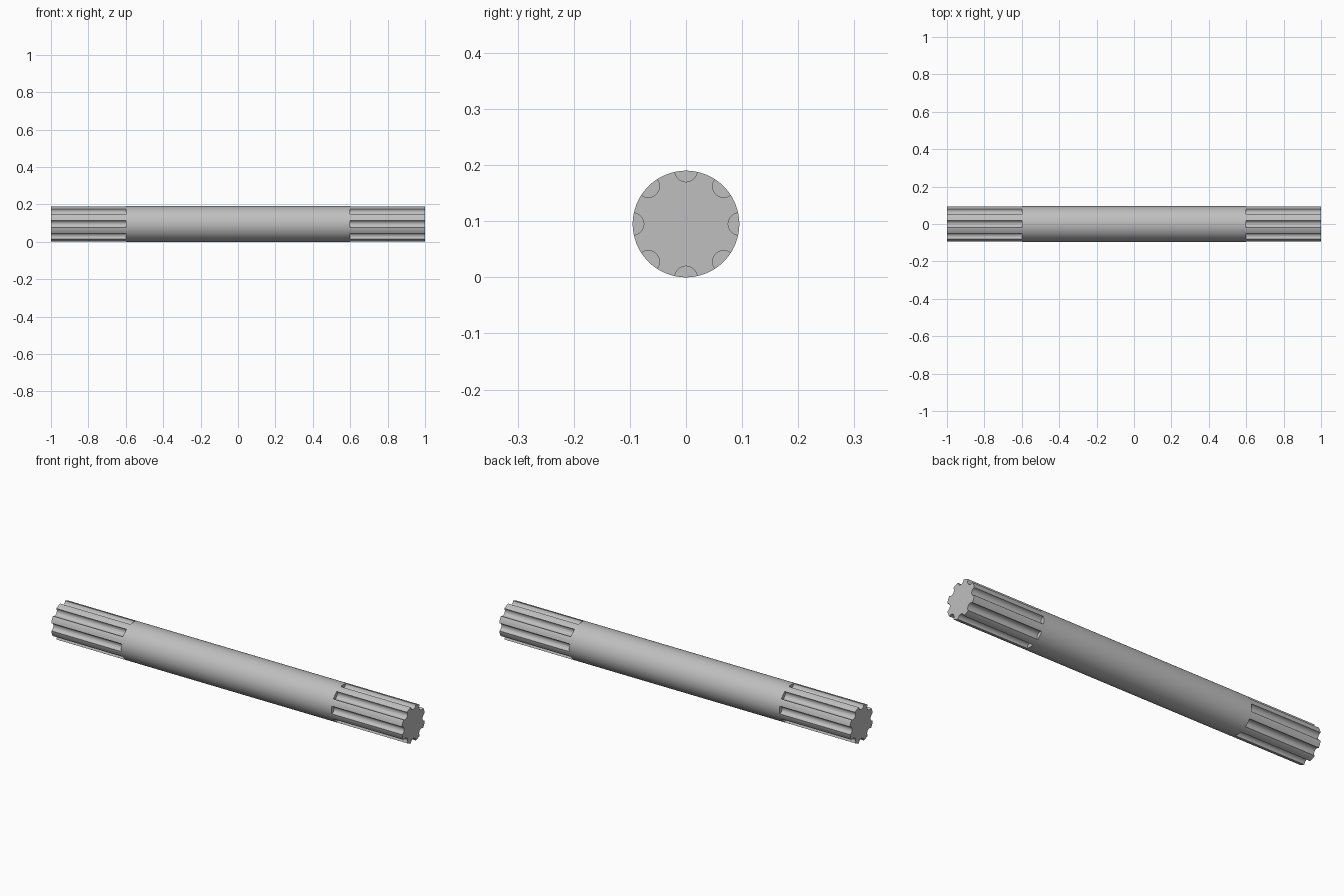
import bpy
import bmesh
from math import asin, cos, sin, pi

cube = bpy.data.objects.get("Cube")
if cube:
    bpy.data.objects.remove(cube, do_unlink=True)

RADIUS, GROOVE_RADIUS, GROOVES = 0.095, 0.02, 8
END_X, SHOULDER_X = 1.0, 0.6
GROOVE_STEPS, LAND_STEPS = 10, 5


def section(grooved):
    """Outline of the shaft as (y, z) points, with or without grooves."""
    pitch = 2 * pi / GROOVES
    half = 2 * asin(GROOVE_RADIUS / (2 * RADIUS))
    start = pi / 2 + half / 2
    points = []
    for g in range(GROOVES):
        angle = g * pitch
        # Groove, or the plain arc that covers it
        for i in range(GROOVE_STEPS + 1):
            t = i / GROOVE_STEPS
            if grooved:
                a = angle + (2 * pi - start) + t * (2 * start - 2 * pi)
                points.append((RADIUS * cos(angle) + GROOVE_RADIUS * cos(a),
                               RADIUS * sin(angle) + GROOVE_RADIUS * sin(a)))
            else:
                a = angle - half + 2 * half * t
                points.append((RADIUS * cos(a), RADIUS * sin(a)))
        # Land between two grooves
        for i in range(1, LAND_STEPS):
            a = angle + half + (pitch - 2 * half) * i / LAND_STEPS
            points.append((RADIUS * cos(a), RADIUS * sin(a)))
    return points


# Rings along the shaft: splined end, shoulder, plain middle, shoulder, splined end
grooved, plain = section(True), section(False)
stations = [(-END_X, grooved), (-SHOULDER_X, grooved), (-SHOULDER_X, plain),
            (SHOULDER_X, plain), (SHOULDER_X, grooved), (END_X, grooved)]
bm = bmesh.new()
rings = [[bm.verts.new((x, y, z + RADIUS)) for y, z in outline]
         for x, outline in stations]
for a, b in zip(rings, rings[1:]):
    for i in range(len(a)):
        j = (i + 1) % len(a)
        bm.faces.new((a[i], a[j], b[j], b[i]))
bm.faces.new(rings[0])
bm.faces.new(rings[-1])
bmesh.ops.remove_doubles(bm, verts=bm.verts[:], dist=1e-5)
bmesh.ops.recalc_face_normals(bm, faces=bm.faces[:])

mesh = bpy.data.meshes.new("splined_shaft")
bm.to_mesh(mesh)
bm.free()
shaft = bpy.data.objects.new("splined_shaft", mesh)
bpy.context.collection.objects.link(shaft)

# Plain grey material
grey = bpy.data.materials.new("light_grey")
grey.use_nodes = True
colour = (0.52, 0.52, 0.52, 1.0)
grey.diffuse_color = colour
grey.node_tree.nodes["Principled BSDF"].inputs["Base Color"].default_value = colour
mesh.materials.append(grey)

# Smooth curves, crisp groove edges
bpy.ops.object.select_all(action="DESELECT")
shaft.select_set(True)
bpy.context.view_layer.objects.active = shaft
bpy.ops.object.shade_smooth_by_angle(angle=pi / 6)
